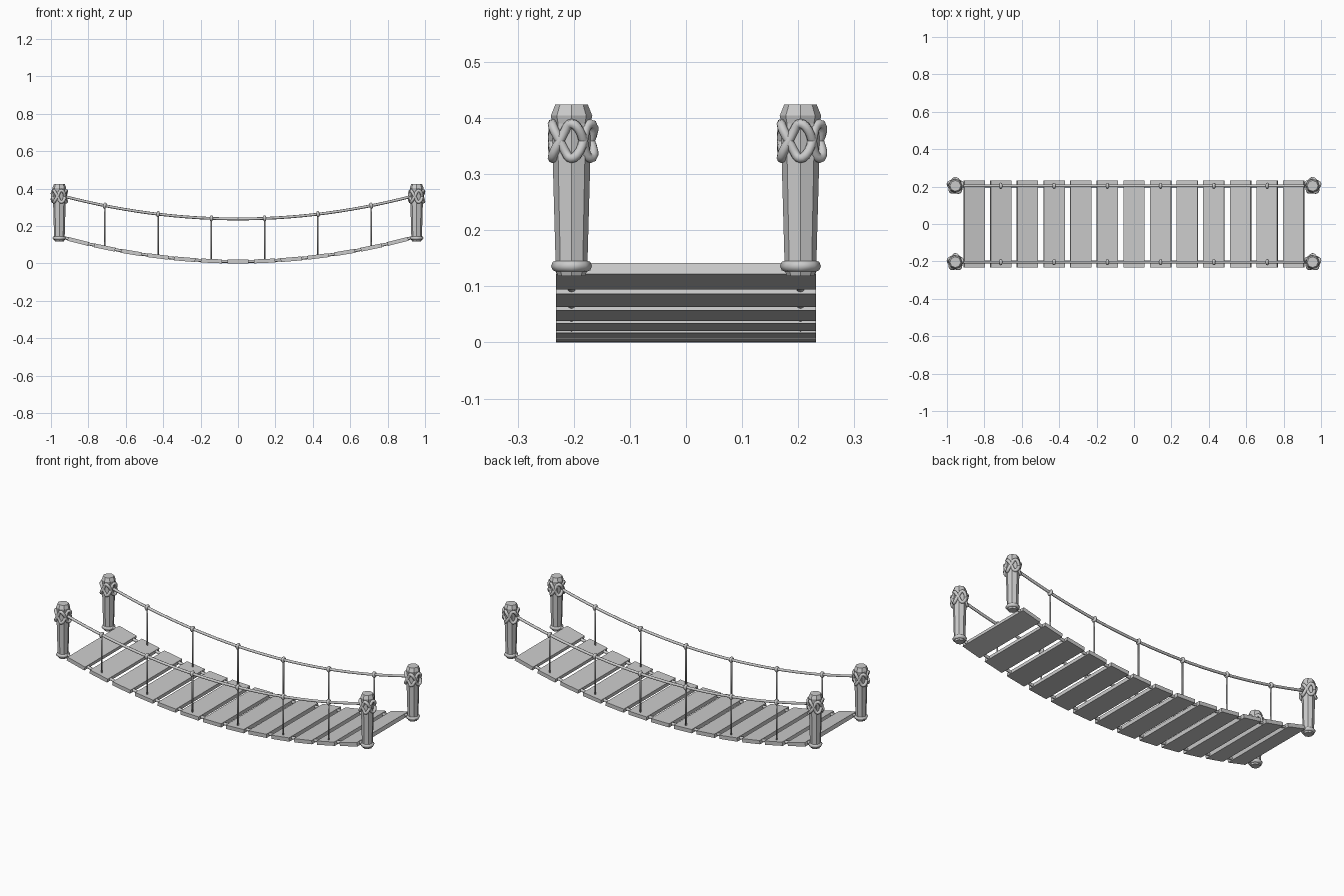
import bpy, bmesh
from math import pi, sin, cos, atan
from mathutils import Vector, Matrix

cube = bpy.data.objects.get("Cube")
if cube:
    bpy.data.objects.remove(cube, do_unlink=True)

GREY = (0.6, 0.6, 0.6, 1)
mat = bpy.data.materials.new("weathered grey")
mat.use_nodes = True
mat.diffuse_color = GREY
bsdf = next(n for n in mat.node_tree.nodes if n.type == 'BSDF_PRINCIPLED')
bsdf.inputs["Base Color"].default_value = GREY

POST_X, SIDE_Y, PITCH = 0.955, 0.204, 0.1425


def deck_z(x):
    return 0.0105 + 0.147 * x * x


def rail_z(x):
    return 0.238 + 0.14 * x * x


def finish(name, bm, smooth=False):
    bmesh.ops.recalc_face_normals(bm, faces=bm.faces)
    mesh = bpy.data.meshes.new(name)
    for f in bm.faces:
        f.smooth = smooth
    bm.to_mesh(mesh)
    bm.free()
    mesh.materials.append(mat)
    obj = bpy.data.objects.new(name, mesh)
    bpy.context.scene.collection.objects.link(obj)
    return obj


def skin(bm, rings, closed=False):
    """Bridge a list of point rings; cap the ends unless the loop is closed."""
    loops = [[bm.verts.new(p) for p in ring] for ring in rings]
    n = len(loops[0])
    for i in range(len(loops) if closed else len(loops) - 1):
        a, b = loops[i], loops[(i + 1) % len(loops)]
        for k in range(n):
            bm.faces.new((a[k], a[(k + 1) % n], b[(k + 1) % n], b[k]))
    if not closed:
        bm.faces.new(loops[0])
        bm.faces.new(loops[-1])


def tube(name, points, radius, up, closed=False, sides=8):
    """Sweep a round section along points; up(p) gives the section's reference."""
    rings, n = [], len(points)
    for i, p in enumerate(points):
        a = points[(i - 1) % n] if closed else points[max(i - 1, 0)]
        b = points[(i + 1) % n] if closed else points[min(i + 1, n - 1)]
        t = (b - a).normalized()
        side = t.cross(up(p)).normalized()
        nor = side.cross(t)
        rings.append([p + radius * (cos(2 * pi * k / sides) * side + sin(2 * pi * k / sides) * nor)
                      for k in range(sides)])
    bm = bmesh.new()
    skin(bm, rings, closed)
    return finish(name, bm, True)


def lathe(name, profile, centre, sides=8, axis=Matrix(), smooth=False):
    """Turn a (radius, height) profile around an axis."""
    bm = bmesh.new()
    skin(bm, [[centre + axis @ Vector((r * cos(2 * pi * k / sides), r * sin(2 * pi * k / sides), h))
               for k in range(sides)] for r, h in profile])
    return finish(name, bm, smooth)


# Deck planks, each tilted to follow the sag
for i in range(-6, 7):
    x = i * PITCH
    bm = bmesh.new()
    bmesh.ops.create_cube(bm, size=1)
    slope = atan(2 * 0.147 * x)
    bm.transform(Matrix.Translation((x, 0, deck_z(x))) @ Matrix.Rotation(-slope, 4, 'Y')
                 @ Matrix.Diagonal((0.113, 0.464, 0.021, 1)))
    finish(f"plank_{i + 7}", bm)

for sy, side in ((-1, "right"), (1, "left")):
    y = sy * SIDE_Y
    # Sagging handrail and deck ropes
    xs = [POST_X * (k / 14 - 1) for k in range(29)]
    tube(f"rail_rope_{side}", [Vector((x, y, rail_z(x))) for x in xs], 0.0075, lambda p: Vector((0, 0, 1)))
    tube(f"deck_rope_{side}", [Vector((x, y, deck_z(x))) for x in xs], 0.008, lambda p: Vector((0, 0, 1)))

    # Hanger ropes with a knot around the rail
    for k in (-5, -3, -1, 1, 3, 5):
        x = k * PITCH
        tube(f"hanger_{side}_{k}", [Vector((x, y, deck_z(x))), Vector((x, y, rail_z(x)))],
             0.0042, lambda p: Vector((1, 0, 0)))
        tilt = Matrix.Rotation(pi / 2 - atan(0.28 * x), 3, 'Y')
        lathe(f"knot_{side}_{k}", [(0.007, -0.008), (0.014, -0.006), (0.0175, 0), (0.014, 0.006), (0.007, 0.008)],
              Vector((x, y, rail_z(x))), 10, tilt, True)

    for sx, end in ((-1, "right"), (1, "left")):
        base = Vector((sx * POST_X, y, 0))
        tag = f"{side}_{end}"
        # Faceted post with a chamfered cap
        lathe(f"post_{tag}", [(0.024, 0.118), (0.028, 0.128), (0.0335, 0.325), (0.034, 0.39),
                              (0.037, 0.404), (0.029, 0.424)], base)
        # Rope collar at the foot
        ring = [base + Vector((0.026 * cos(a), 0.026 * sin(a), 0.136))
                for a in (2 * pi * k / 8 for k in range(8))]
        tube(f"foot_collar_{tag}", ring, 0.0105, lambda p: Vector((0, 0, 1)), True)
        # Braided lashing woven over and under itself
        braid = []
        for k in range(100):
            a = 4 * pi * k / 100
            r = 0.0355 + 0.004 * sin(5 * a)
            braid.append(base + Vector((r * cos(a), r * sin(a), 0.359 + 0.031 * cos(2.5 * a))))
        tube(f"lashing_{tag}", braid, 0.0085,
             lambda p, c=base: Vector((p.x - c.x, p.y - c.y, 0)), True)
